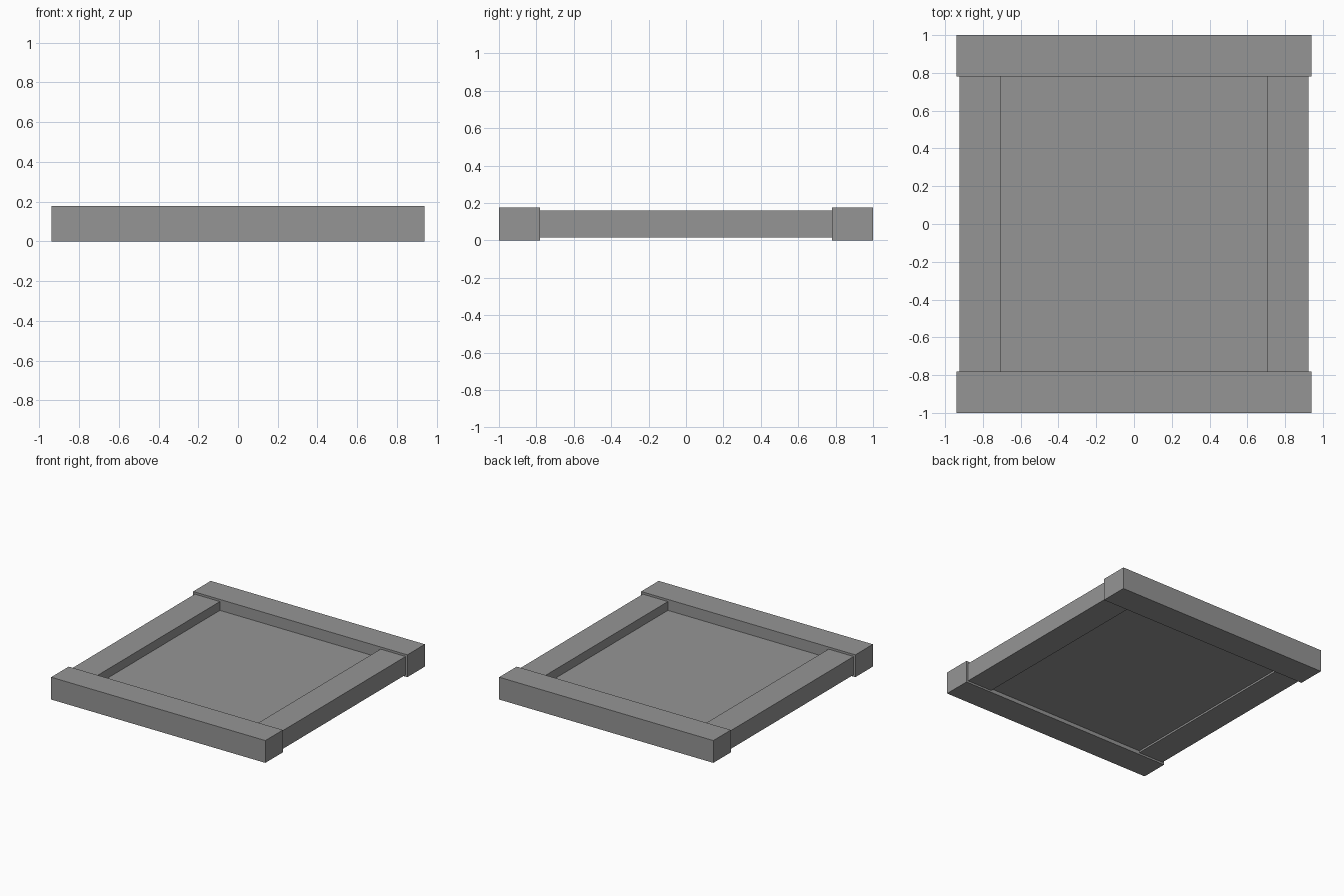
import bpy
import bmesh
from mathutils import Vector

default = bpy.data.objects.get("Cube")
if default:
    bpy.data.objects.remove(default, do_unlink=True)

# Single plain grey
GREY = (0.3, 0.3, 0.3, 1.0)
grey = bpy.data.materials.new("plain_grey")
grey.use_nodes = True
grey.diffuse_color = GREY
grey.node_tree.nodes["Principled BSDF"].inputs["Base Color"].default_value = GREY


def box(name, low, high):
    """Axis-aligned board between two corners."""
    low, high = Vector(low), Vector(high)
    bm = bmesh.new()
    bmesh.ops.create_cube(bm, size=1)
    bmesh.ops.scale(bm, vec=high - low, verts=bm.verts)
    mesh = bpy.data.meshes.new(name)
    bm.to_mesh(mesh)
    bm.free()
    mesh.materials.append(grey)
    obj = bpy.data.objects.new(name, mesh)
    obj.location = (low + high) / 2
    bpy.context.collection.objects.link(obj)
    return obj


RAIL_X, RAIL_TOP = 0.94, 0.177
INNER_X, INNER_Y = 0.705, 0.78
STILE_X = 0.925

# Thick rails across the front and back
for name, y0, y1 in (("front_rail", -1, -INNER_Y), ("back_rail", INNER_Y, 1)):
    box(name, (-RAIL_X, y0, 0), (RAIL_X, y1, RAIL_TOP))

# Slightly thinner stiles along the sides
for name, x0, x1 in (("right_stile", -STILE_X, -INNER_X), ("left_stile", INNER_X, STILE_X)):
    box(name, (x0, -INNER_Y, 0.015), (x1, INNER_Y, 0.16))

# Recessed centre panel
box("centre_panel", (-INNER_X, -INNER_Y, 0.03), (INNER_X, INNER_Y, 0.09))
